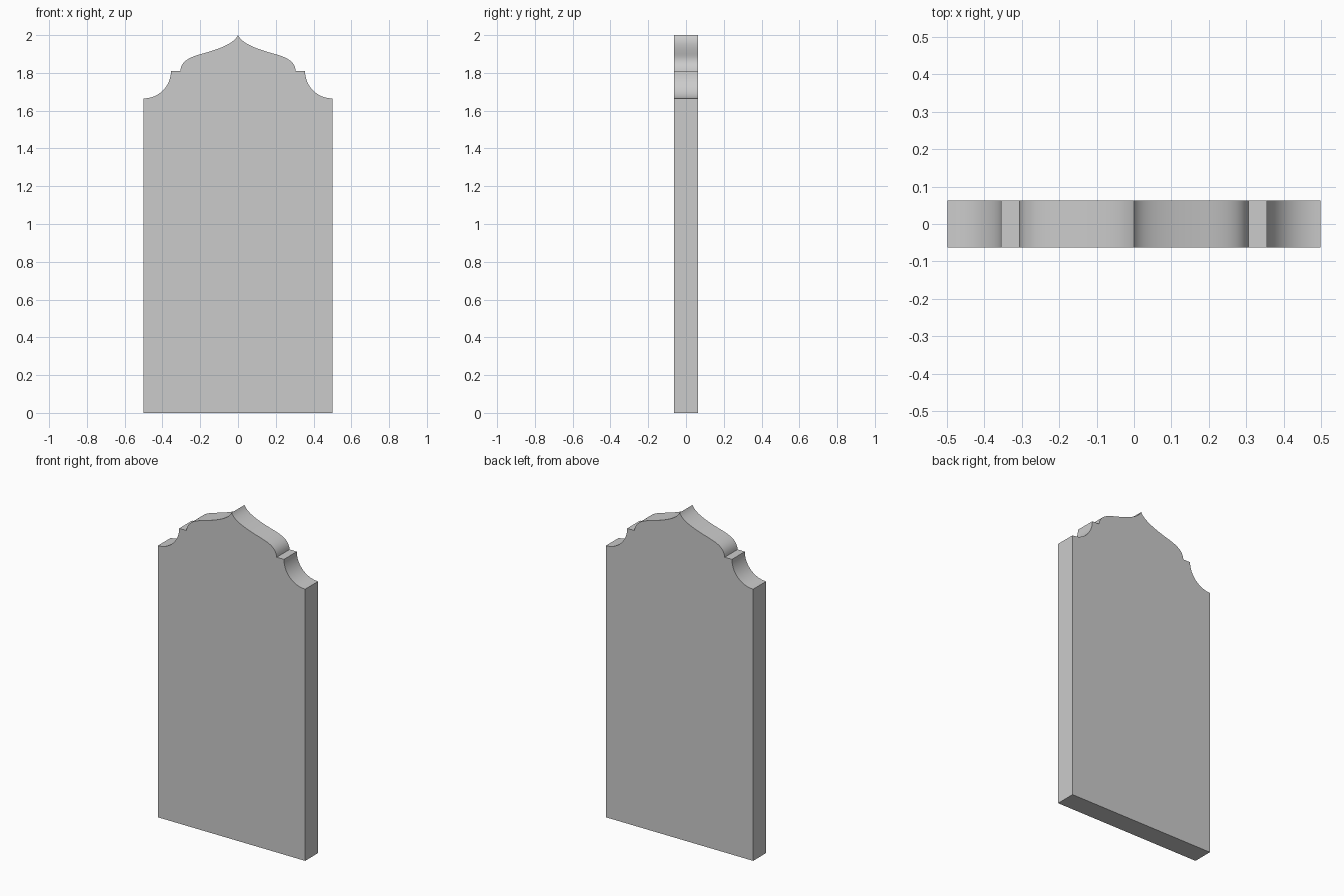
import bpy, bmesh, math
from mathutils import Vector
from mathutils.geometry import interpolate_bezier

if "Cube" in bpy.data.objects:
    bpy.data.objects.remove(bpy.data.objects["Cube"])

HALF_W, HALF_T = 0.499, 0.0625
SHOULDER, LEDGE, TOP = 1.665, 1.809, 2.0
R = LEDGE - SHOULDER


def bezier(a, b, c, d, n=14):
    pts = interpolate_bezier(*[Vector((x, 0, z)) for x, z in (a, b, c, d)], n)
    return [(p.x, p.z) for p in pts]


# Right half outline: side, concave shoulder, ledge, ogee up to the point
half = [(HALF_W, 0)]
for i in range(17):
    t = math.radians(90 * i / 16)
    half.append((HALF_W - R * math.sin(t), LEDGE - R * math.cos(t)))
half += bezier((0.306, LEDGE), (0.30, 1.868), (0.25, 1.885), (0.18, 1.904))
half += bezier((0.18, 1.904), (0.09, 1.930), (0.02, 1.957), (0, TOP))[1:]

# Mirror the outline, fill it and extrude the slab thickness
outline = half + [(-x, z) for x, z in reversed(half[:-1])]
bm = bmesh.new()
face = bm.faces.new([bm.verts.new((x, -HALF_T, z)) for x, z in outline])
ext = bmesh.ops.extrude_face_region(bm, geom=[face], use_keep_orig=True)
moved = [g for g in ext["geom"] if isinstance(g, bmesh.types.BMVert)]
bmesh.ops.translate(bm, verts=moved, vec=(0, 2 * HALF_T, 0))
bmesh.ops.recalc_face_normals(bm, faces=bm.faces)
mesh = bpy.data.meshes.new("headstone_slab")
bm.to_mesh(mesh)
bm.free()

slab = bpy.data.objects.new("headstone_slab", mesh)
bpy.context.collection.objects.link(slab)
bpy.context.view_layer.objects.active = slab
slab.select_set(True)
bpy.ops.object.shade_smooth_by_angle(angle=math.radians(30))
